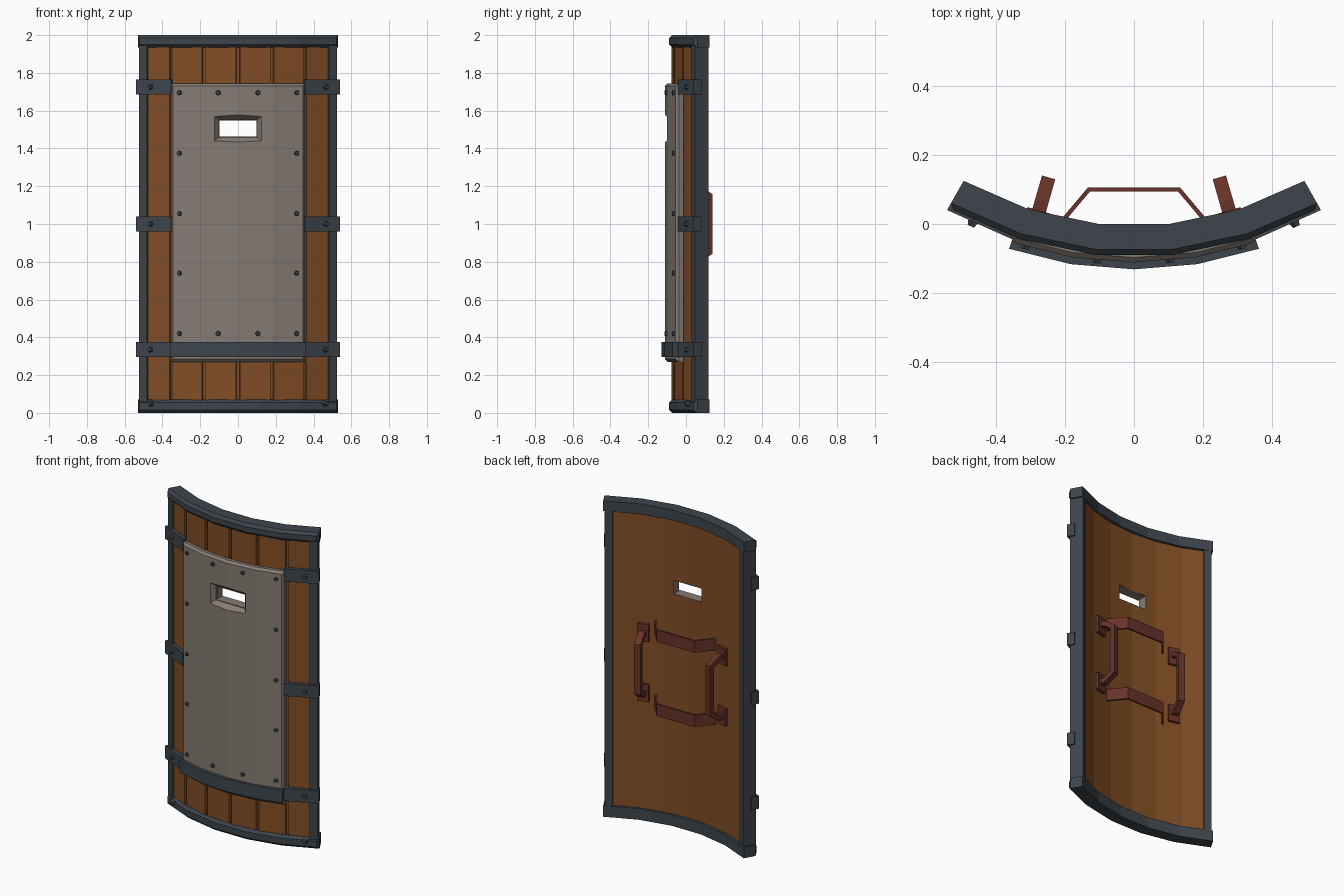
import bpy, bmesh
from math import sin, cos, radians, degrees, asin
from mathutils import Vector, Matrix

if "Cube" in bpy.data.objects:
    bpy.data.objects.remove(bpy.data.objects["Cube"], do_unlink=True)

CY = 0.995          # centre of curvature lies behind the shield
END = 29.5          # half angle of the frame


def material(name, rgb):
    m = bpy.data.materials.new(name)
    m.use_nodes = True
    m.diffuse_color = (*rgb, 1)
    m.node_tree.nodes["Principled BSDF"].inputs["Base Color"].default_value = (*rgb, 1)
    return m


WOOD = material("warm wood", (0.22, 0.076, 0.019))
IRON = material("dark iron", (0.047, 0.059, 0.071))
STEEL = material("grey steel", (0.235, 0.2, 0.175))
LEATHER = material("red brown leather", (0.135, 0.032, 0.022))


def finish(name, bm, mat):
    bmesh.ops.recalc_face_normals(bm, faces=bm.faces)
    me = bpy.data.meshes.new(name)
    bm.to_mesh(me)
    bm.free()
    me.materials.append(mat)
    ob = bpy.data.objects.new(name, me)
    bpy.context.collection.objects.link(ob)
    return ob


def polar(r, a, z):
    return Vector((r * sin(radians(a)), CY - r * cos(radians(a)), z))


def arc(name, r0, r1, a0, a1, n, z0, z1, mat, bevel=0):
    """Curved slab between two radii, with optional chamfered front rim."""
    bm = bmesh.new()
    rings = []
    for i in range(n + 1):
        a = a0 + (a1 - a0) * i / n
        rings.append([bm.verts.new(polar(r, a, z))
                      for r, z in ((r0, z0), (r1, z0), (r1, z1), (r0, z1))])
    for p, q in zip(rings, rings[1:]):
        for k in range(4):
            bm.faces.new((p[k], p[(k + 1) % 4], q[(k + 1) % 4], q[k]))
    bm.faces.new(rings[0])
    bm.faces.new(rings[-1])
    bmesh.ops.recalc_face_normals(bm, faces=bm.faces)
    if bevel:
        front = {v for ring in rings for v in ring[1:3]}
        rim = [e for e in bm.edges if set(e.verts) <= front
               and e.calc_face_angle() > 0.6]
        bmesh.ops.bevel(bm, geom=rim, offset=bevel, segments=1, affect='EDGES')
    return finish(name, bm, mat)


def box(bm, size, matrix):
    bmesh.ops.create_cube(bm, size=1, matrix=matrix @ Matrix.Diagonal((*size, 1)))


def sweep(name, points, width_dir, width, thick, mat):
    """Flat bar with mitred bends following a planar path."""
    bm = bmesh.new()
    w = width_dir.normalized() * width / 2
    rings = []
    for i, p in enumerate(points):
        d0 = (p - points[max(i - 1, 0)]).normalized()
        d1 = (points[min(i + 1, len(points) - 1)] - p).normalized()
        t = (d0 + d1).normalized()
        ref = d1 if d1.length else d0
        side = w.normalized().cross(t) * thick / 2 / max(t.dot(ref), 0.3)
        rings.append([bm.verts.new(p + s * w + u * side)
                      for s, u in ((-1, -1), (1, -1), (1, 1), (-1, 1))])
    for p, q in zip(rings, rings[1:]):
        for k in range(4):
            bm.faces.new((p[k], p[(k + 1) % 4], q[(k + 1) % 4], q[k]))
    bm.faces.new(rings[0])
    bm.faces.new(rings[-1])
    return finish(name, bm, mat)


def cut(target, cutter):
    mod = target.modifiers.new("opening", 'BOOLEAN')
    mod.operation = 'DIFFERENCE'
    mod.solver = 'EXACT'
    mod.object = cutter
    bpy.context.view_layer.objects.active = target
    bpy.ops.object.modifier_apply(modifier=mod.name)


# Wooden body: backing sheet and six planks with grooves between
STEP = 9.67
backing = arc("wood_backing", 1.015, 1.05, -3 * STEP + 0.5, 3 * STEP - 0.5, 6, 0.03, 1.97, WOOD)
planks = []
for i in range(6):
    a = (i - 3) * STEP
    planks.append(arc(f"plank_{i + 1}", 1.045, 1.072, a + 0.5, a + STEP - 0.5, 1, 0.03, 1.97, WOOD))

# Iron frame
arc("frame_top", 1.0, 1.09, -END, END, 5, 1.935, 2.0, IRON, 0.016)
arc("frame_bottom", 1.0, 1.09, -END, END, 5, 0, 0.07, IRON, 0.016)
for side, s in (("left", 1), ("right", -1)):
    arc(f"frame_{side}", 1.0, 1.082, s * 26.4, s * 29, 1, 0.03, 1.96, IRON)

# Steel front plate and the strap across it
plate = arc("front_plate", 1.068, 1.106, -18.9, 18.9, 4, 0.27, 1.745, STEEL, 0.014)
arc("plate_strap", 1.09, 1.126, -18.7, 18.7, 4, 0.295, 0.375, IRON)

# Viewing slit: straight hole with a sloped recess
SLIT_Z = 1.505
bm = bmesh.new()
box(bm, (0.2, 0.5, 0.09), Matrix.Translation((0, 0, SLIT_Z)))
hole = finish("slit_cutter", bm, STEEL)
bm = bmesh.new()
box(bm, (0.2, 0.06, 0.09), Matrix.Translation((0, -0.105, SLIT_Z)))
for v in bm.verts:
    if v.co.y < -0.105:
        v.co.x *= 1.55
        v.co.z = SLIT_Z + (v.co.z - SLIT_Z) * 2
recess = finish("recess_cutter", bm, STEEL)
for target in (plate, backing, planks[2], planks[3]):
    cut(target, hole)
cut(plate, recess)
for ob in (hole, recess):
    bpy.data.objects.remove(ob, do_unlink=True)

# Steel lining of the slit
bm = bmesh.new()
for s in (-1, 1):
    box(bm, (0.2, 0.062, 0.004), Matrix.Translation((0, -0.048, SLIT_Z + s * 0.044)))
    box(bm, (0.004, 0.056, 0.09), Matrix.Translation((s * 0.099, -0.042, SLIT_Z)))
finish("slit_lining", bm, STEEL)

# Short side bands gripping the frame
BANDS = (0.335, 1.0, 1.725)
for side, s in (("left", 1), ("right", -1)):
    for i, z in enumerate(BANDS):
        arc(f"band_{side}_{i + 1}", 1.05, 1.097, s * 18.8, s * END, 1, z - 0.04, z + 0.04, IRON)


# Five-sided rivets
def rivet(bm, x, z, r):
    a = asin(x / r)
    m = (Matrix.Translation(polar(r, degrees(a), z)) @ Matrix.Rotation(a, 4, 'Z')
         @ Matrix.Rotation(radians(90), 4, 'X') @ Matrix.Rotation(radians(90), 4, 'Z'))
    bmesh.ops.create_cone(bm, cap_ends=True, segments=5, radius1=0.02, radius2=0.011,
                          depth=0.026, matrix=m)


bm = bmesh.new()
for s in (-1, 1):
    for z in (0.42, 0.74, 1.055, 1.375, 1.695):
        rivet(bm, s * 0.31, z, 1.1)
    for z in (0.42, 1.695):
        rivet(bm, s * 0.105, z, 1.1)
    for z in (0.05,) + BANDS:
        rivet(bm, s * 0.465, z, 1.094)
finish("rivets", bm, IRON)

# Upright grips with mounting plates on the back
for side, s in (("left", 1), ("right", -1)):
    a = s * 16
    path = [polar(r, a, z) for r, z in ((1.01, 1.19), (0.97, 1.19), (0.91, 1.15),
                                        (0.91, 0.85), (0.97, 0.81), (1.01, 0.81))]
    sweep(f"grip_{side}", path, Vector((cos(radians(a)), sin(radians(a)), 0)), 0.04, 0.03, LEATHER)
    for end, z in (("top", 1.19), ("bottom", 0.81)):
        arc(f"grip_plate_{side}_{end}", 0.995, 1.02, a - 2, a + 2, 1, z - 0.055, z + 0.055, LEATHER)

# Horizontal arm straps on the back
for name, z in (("upper", 1.235), ("lower", 0.765)):
    path = [Vector((x, y, z)) for x, y in ((-0.21, 0.005), (-0.13, 0.1), (0.13, 0.1), (0.21, 0.005))]
    sweep(f"arm_strap_{name}", path, Vector((0, 0, 1)), 0.075, 0.012, LEATHER)
